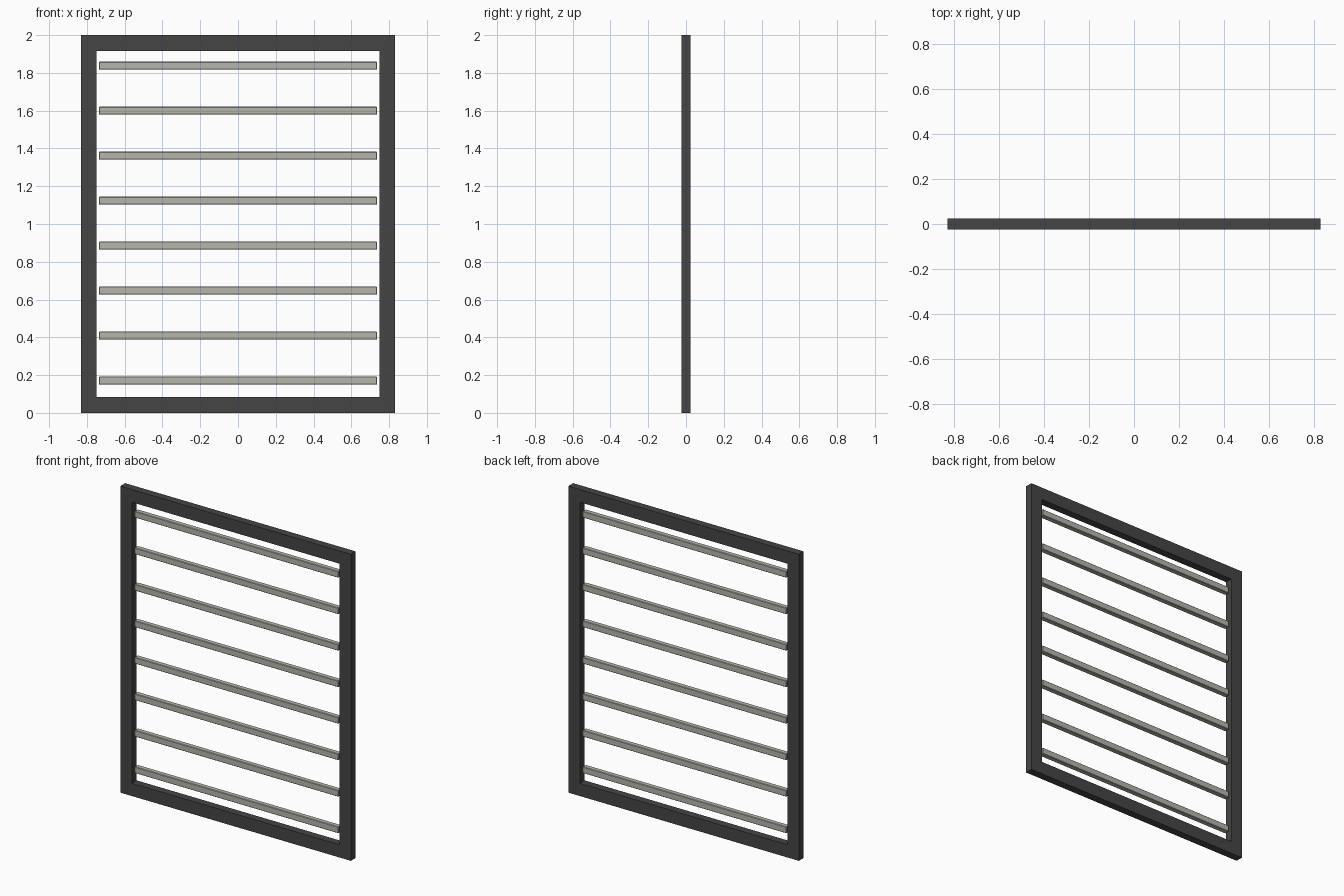
import bpy

if "Cube" in bpy.data.objects:
    bpy.data.objects.remove(bpy.data.objects["Cube"])

def mat(name, rgb):
    m = bpy.data.materials.new(name)
    m.diffuse_color = (*rgb, 1)
    m.use_nodes = True
    m.node_tree.nodes["Principled BSDF"].inputs["Base Color"].default_value = m.diffuse_color
    return m

dark = mat("dark_metal", (0.06, 0.06, 0.06))
light = mat("pale_grey", (0.47, 0.47, 0.42))

def box(name, loc, size, m):
    bpy.ops.mesh.primitive_cube_add(size=1, location=loc)
    o = bpy.context.object
    o.name = name
    o.scale = size
    bpy.ops.object.transform_apply(location=False, rotation=False, scale=True)
    o.data.materials.append(m)
    return o

W, H, BAR, DEPTH = 1.664, 2.0, 0.083, 0.05

# outer frame: full-height stiles with rails between them
for side, s in (("left", -1), ("right", 1)):
    box(f"{side}_stile", (s * (W - BAR) / 2, 0, H / 2), (BAR, DEPTH, H), dark)
for end, z in (("bottom", BAR / 2), ("top", H - BAR / 2)):
    box(f"{end}_rail", (0, 0, z), (W - 2 * BAR, DEPTH, BAR), dark)

# eight evenly spaced slats, slightly short of the stiles
for i in range(8):
    z = 0.171 + i * (1.838 - 0.171) / 7
    slat = box(f"slat_{i + 1}", (0, 0, z), (1.472, 0.034, 0.042), light)
    bev = slat.modifiers.new("soft_edges", 'BEVEL')
    bev.width = 0.003
    bev.segments = 1
